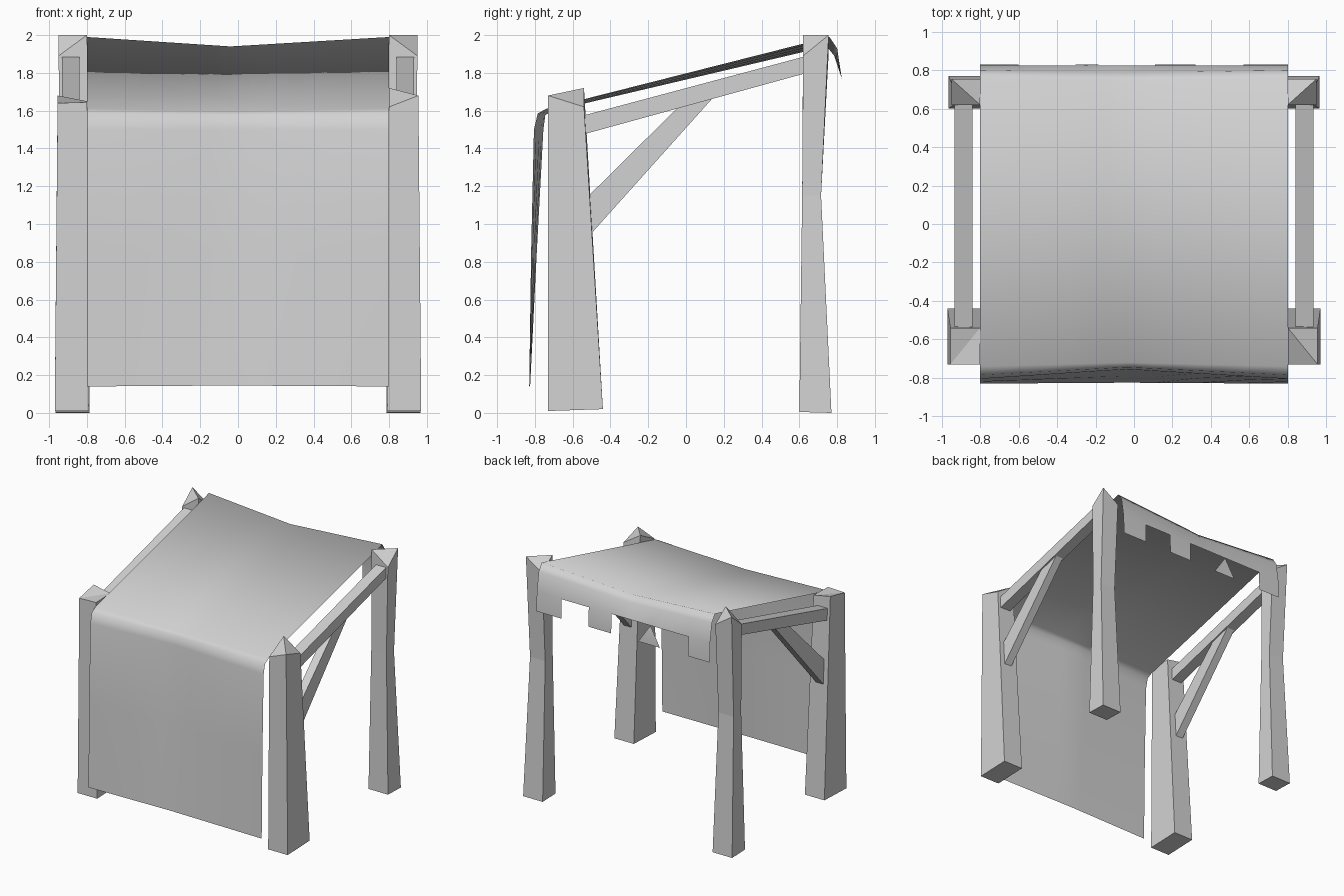
import bpy
import bmesh

if "Cube" in bpy.data.objects:
    bpy.data.objects.remove(bpy.data.objects["Cube"], do_unlink=True)

GREY = (0.65, 0.65, 0.65, 1.0)
mat = bpy.data.materials.new("plain grey")
mat.use_nodes = True
mat.diffuse_color = GREY
bsdf = mat.node_tree.nodes["Principled BSDF"]
bsdf.inputs["Base Color"].default_value = GREY
bsdf.inputs["Roughness"].default_value = 0.8


def finish(name, bm, smooth=False, fix_normals=True):
    if fix_normals:
        bmesh.ops.recalc_face_normals(bm, faces=bm.faces)
    for face in bm.faces:
        face.smooth = smooth
    mesh = bpy.data.meshes.new(name)
    bm.to_mesh(mesh)
    bm.free()
    mesh.materials.append(mat)
    obj = bpy.data.objects.new(name, mesh)
    bpy.context.collection.objects.link(obj)
    return obj


def post(name, side, rings, ridge):
    """Tapered post; each ring is inner x, outer x, front y, back y and
    corner heights in the order front inner, front outer, back outer, back inner."""
    bm = bmesh.new()
    loops = []
    for xi, xo, yf, yb, heights in rings:
        corners = [(xi, yf), (xo, yf), (xo, yb), (xi, yb)]
        loops.append([bm.verts.new((side * x, y, z))
                      for (x, y), z in zip(corners, heights)])
    for low, high in zip(loops, loops[1:]):
        for k in range(4):
            n = (k + 1) % 4
            bm.faces.new((low[k], low[n], high[n], high[k]))
    bm.faces.new(loops[0][::-1])
    # Rough-cut top, folded along one diagonal
    top = loops[-1]
    a, b, c, d = [top[(ridge + k) % 4] for k in range(4)]
    bm.faces.new((a, b, c))
    bm.faces.new((a, c, d))
    finish(name, bm)


def plank(name, side, x0, x1, outline):
    """Side outline in y, z extruded across x."""
    bm = bmesh.new()
    near = [bm.verts.new((side * x0, y, z)) for y, z in outline]
    far = [bm.verts.new((side * x1, y, z)) for y, z in outline]
    bm.faces.new(near)
    bm.faces.new(far[::-1])
    for k in range(len(outline)):
        n = (k + 1) % len(outline)
        bm.faces.new((near[k], far[k], far[n], near[n]))
    finish(name, bm)


# Wooden frame, one half per side
front_tops = {1: (1.62, 1.68, 1.62, 1.72), -1: (1.645, 1.64, 1.68, 1.65)}
for side, label in ((1, "left"), (-1, "right")):
    post(f"front_post_{label}", side, [
        (0.79, 0.97, -0.73, -0.44, (0.01, 0.01, 0.02, 0.02)),
        (0.80, 0.955, -0.73, -0.54, front_tops[side]),
    ], 1)
    post(f"back_post_{label}", side, [
        (0.785, 0.965, 0.60, 0.77, (0.005, 0.005, 0, 0)),
        (0.80, 0.94, 0.615, 0.715, (1.15,) * 4),
        (0.80, 0.95, 0.62, 0.755, (2.0, 1.89, 2.0, 1.9)),
    ], 0)
    plank(f"roof_beam_{label}", side, 0.84, 0.933,
          [(-0.56, 1.47), (0.64, 1.80), (0.64, 1.89), (-0.56, 1.57)])
    plank(f"brace_{label}", side, 0.852, 0.92,
          [(-0.51, 0.94), (0.14, 1.665), (-0.04, 1.62), (-0.52, 1.145)])

# Draped cloth: rows of (edge y, edge z, middle y, middle z) from front hem to back
rows = [
    (-0.83, 0.14, -0.825, 0.145),
    (-0.82, 0.85, -0.79, 0.85),
    (-0.805, 1.50, -0.755, 1.50),
    (-0.785, 1.585, -0.745, 1.575),
    (-0.74, 1.61, -0.72, 1.595),
    (0.76, 1.99, 0.745, 1.94),
    (0.80, 1.93, 0.785, 1.89),
    (0.825, 1.77, 0.825, 1.77),
    (0.83, 1.61, 0.83, 1.61),
]
columns = [-0.8, -0.6, -0.34, -0.25, -0.14, -0.04, 0.11, 0.32, 0.57, 0.8]
MIDDLE = -0.04

bm = bmesh.new()
grid = []
for ye, ze, ym, zm in rows:
    line = []
    for x in columns:
        t = max(0.0, 1 - abs(x - MIDDLE) / (0.8 + (MIDDLE if x < 0 else -MIDDLE)))
        line.append(bm.verts.new((x, ye + (ym - ye) * t, ze + (zm - ze) * t)))
    grid.append(line)

# Torn back hem: only some strips reach the last row
teeth = {0, 6, 8}
last = len(rows) - 2
for i in range(len(rows) - 1):
    for j in range(len(columns) - 1):
        if i == last and j not in teeth:
            continue
        bm.faces.new((grid[i][j], grid[i][j + 1], grid[i + 1][j + 1], grid[i + 1][j]))
# Loose triangular scrap in the hem
bm.faces.new((grid[last][3], grid[last + 1][4], grid[last + 1][2]))
loose = [v for v in bm.verts if not v.link_faces]
bmesh.ops.delete(bm, geom=loose, context='VERTS')
finish("awning_cloth", bm, smooth=True, fix_normals=False)
